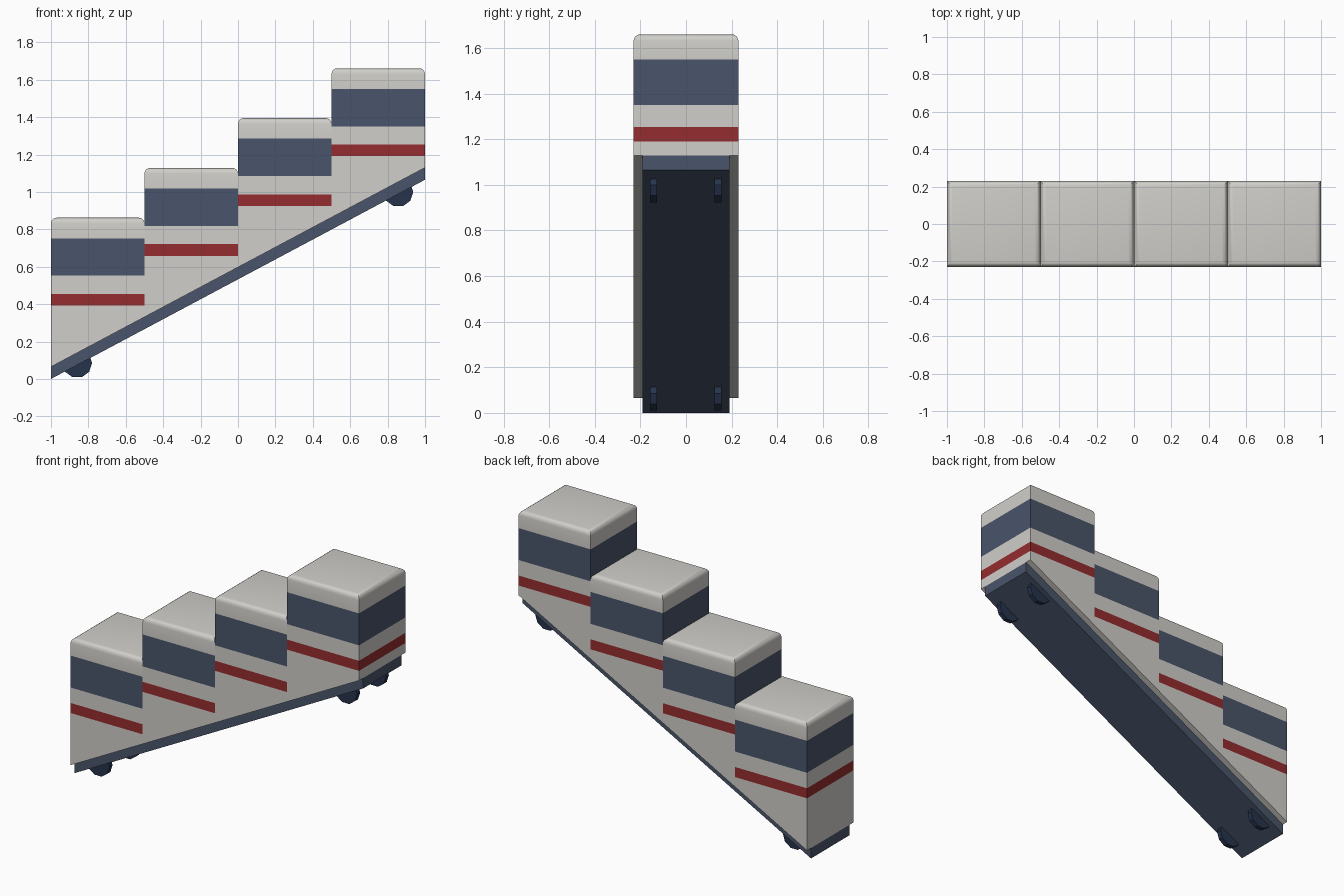
import bpy, bmesh, math
from mathutils import Vector

if "Cube" in bpy.data.objects:
    bpy.data.objects.remove(bpy.data.objects["Cube"])

SLOPE = 0.5325          # rise per unit of length
RISE = SLOPE * 0.5      # rise per stepped compartment


def material(name, rgb):
    m = bpy.data.materials.new(name)
    m.diffuse_color = (*rgb, 1)
    m.use_nodes = True
    m.node_tree.nodes["Principled BSDF"].inputs["Base Color"].default_value = m.diffuse_color
    return m


GREY = material("pale grey", (0.63, 0.62, 0.585))
NAVY = material("slate blue", (0.068, 0.09, 0.145))
RED = material("dark red", (0.30, 0.026, 0.029))
DARK = material("wheel blue", (0.02, 0.034, 0.072))


def make_object(name, bm, mats):
    mesh = bpy.data.meshes.new(name)
    bmesh.ops.recalc_face_normals(bm, faces=bm.faces)
    bm.to_mesh(mesh)
    bm.free()
    ob = bpy.data.objects.new(name, mesh)
    bpy.context.collection.objects.link(ob)
    for m in mats:
        mesh.materials.append(m)
    return ob


def prism(profile, half_width):
    """Extrude an (x, z) outline along y."""
    bm = bmesh.new()
    face = bm.faces.new([bm.verts.new((x, -half_width, z)) for x, z in profile])
    ext = bmesh.ops.extrude_face_region(bm, geom=[face])
    moved = [g for g in ext["geom"] if isinstance(g, bmesh.types.BMVert)]
    bmesh.ops.translate(bm, verts=moved, vec=(0, 2 * half_width, 0))
    bmesh.ops.recalc_face_normals(bm, faces=bm.faces)
    return bm


# Stepped compartments with rounded roofs and window / stripe bands
for i in range(4):
    x0, x1 = -1 + 0.5 * i, -0.5 + 0.5 * i
    top = 0.862 + RISE * i
    low = 0.065 + RISE * i
    bm = prism([(x0, low), (x1, low + RISE), (x1, top), (x0, top)], 0.23)
    roof = [e for e in bm.edges if all(abs(v.co.z - top) < 1e-4 for v in e.verts)]
    bmesh.ops.bevel(bm, geom=roof, offset=0.03, segments=4, profile=0.5,
                    affect='EDGES')
    joint = top - RISE - 0.03
    cuts = [top - d for d in (0.11, 0.31, 0.407, 0.47)] + ([joint] if i else [])
    for z in cuts:
        bmesh.ops.bisect_plane(bm, geom=bm.verts[:] + bm.edges[:] + bm.faces[:],
                               plane_co=(0, 0, z), plane_no=(0, 0, 1))
    bm.normal_update()
    for f in bm.faces:
        d = top - f.calc_center_median().z
        if abs(f.normal.z) < 0.1:
            f.material_index = 1 if 0.11 < d < 0.31 else 2 if 0.407 < d < 0.47 else 0
    # drop the walls hidden between neighbouring compartments
    hidden = [f for f in bm.faces
              if (i < 3 and f.normal.x > 0.99)
              or (i > 0 and f.normal.x < -0.99 and f.calc_center_median().z < joint)]
    bmesh.ops.delete(bm, geom=hidden, context='FACES')
    ob = make_object(f"compartment_{i + 1}", bm, [GREY, NAVY, RED])
    bpy.context.view_layer.objects.active = ob
    ob.select_set(True)
    bpy.ops.object.shade_smooth_by_angle(angle=math.radians(35))
    ob.select_set(False)

# Sloping chassis
make_object("chassis", prism([(-1, 0), (1, 2 * SLOPE), (1, 2 * SLOPE + 0.065),
                              (-1, 0.065)], 0.19), [NAVY])

# Ten-sided wheels half sunk in the chassis
for end, x in (("lower", -0.86), ("upper", 0.857)):
    zc = SLOPE * (x + 1) + 0.011
    for side, y in (("front", -0.143), ("back", 0.141)):
        ring = [(x + 0.08 * math.cos(k * math.pi / 5),
                 zc + 0.08 * math.sin(k * math.pi / 5)) for k in range(10)]
        bm = prism(ring, 0.015)
        bmesh.ops.translate(bm, verts=bm.verts, vec=(0, y, 0))
        make_object(f"{end}_{side}_wheel", bm, [DARK])
